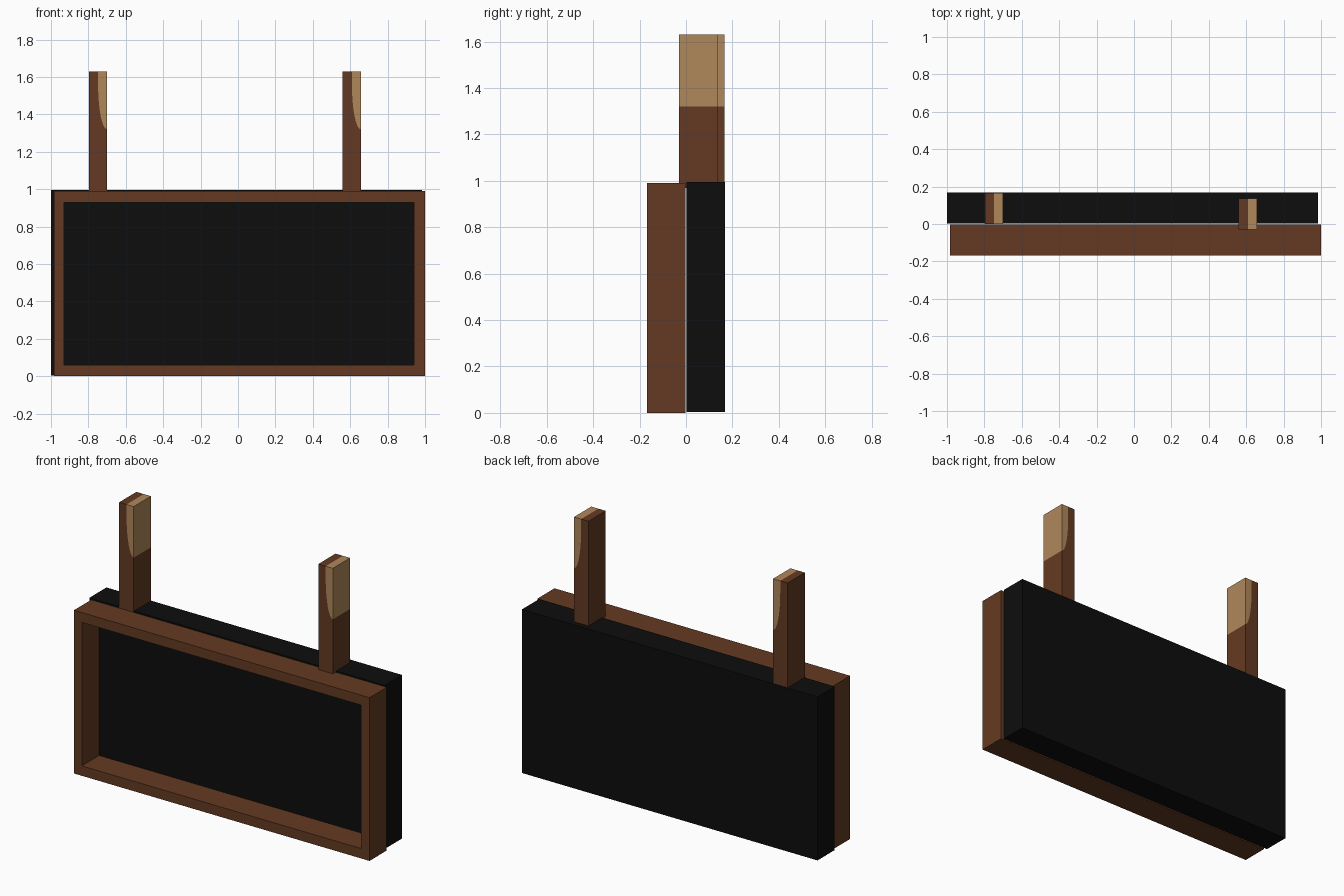
import bpy
import math

if "Cube" in bpy.data.objects:
    bpy.data.objects.remove(bpy.data.objects["Cube"])


def material(name, rgb):
    m = bpy.data.materials.new(name)
    m.diffuse_color = (*rgb, 1)
    m.use_nodes = True
    m.node_tree.nodes["Principled BSDF"].inputs["Base Color"].default_value = m.diffuse_color
    return m


BROWN = material("dark brown wood", (0.127, 0.042, 0.016))
TAN = material("light tan wood", (0.434, 0.242, 0.105))
BLACK = material("black", (0.004, 0.004, 0.004))


def make(name, verts, faces, mats):
    me = bpy.data.meshes.new(name)
    me.from_pydata(verts, [], faces)
    for m in mats:
        me.materials.append(m)
    ob = bpy.data.objects.new(name, me)
    bpy.context.collection.objects.link(ob)
    return ob


def rect(x0, x1, z0, z1):
    return [(x0, z0), (x1, z0), (x1, z1), (x0, z1)]


# Black backing panel
bx = rect(-1, 0.983, 0.003, 0.995)
make("back_panel", [(x, y, z) for y in (0.003, 0.168) for x, z in bx],
     [(0, 1, 2, 3), (7, 6, 5, 4)] +
     [(i, i + 4, (i + 1) % 4 + 4, (i + 1) % 4) for i in range(4)], [BLACK])

# Open wooden frame: outer and inner rectangles at front and back
loops = rect(-0.983, 1, 0, 0.99) + rect(-0.93, 0.942, 0.06, 0.93)
verts = [(x, y, z) for y in (-0.168, -0.003) for x, z in loops]
faces = []
for i in range(4):
    j = (i + 1) % 4
    faces += [(i, j, j + 4, i + 4), (i + 8, i + 12, j + 12, j + 8),
              (i, i + 8, j + 8, j), (i + 4, j + 4, j + 12, i + 12)]
make("front_frame", verts, faces, [BROWN])


# Post: the upper right part is tan, bounded by a curved edge
def post(name, x0, y0):
    w, d, bottom, split, top = 0.097, 0.165, 0.97, 1.32, 1.63
    xm, x1, n = x0 + 0.049, x0 + w, 8
    curve = []
    for k in range(n + 1):
        a = math.pi / 2 * k / n
        curve.append((x1 - (x1 - xm) * math.sin(a),
                      split + 0.24 * (1 - math.cos(a))))
    prof = [(x0, bottom), (x1, bottom)] + curve + [(xm, top), (x1, top), (x0, top)]
    c0, c1 = 2, 2 + n
    m, r, l = c1 + 1, c1 + 2, c1 + 3
    brown = [0, 1] + list(range(c0, m + 1)) + [l]
    tan = [r] + list(range(m, c0 - 1, -1))
    N = len(prof)
    verts = [(x, y, z) for y in (y0, y0 + d) for x, z in prof]
    faces, idx = [], []
    for poly, mi in ((brown, 0), (tan, 1)):
        if mi:
            poly = poly[::-1]
        faces += [poly, [i + N for i in reversed(poly)]]
        idx += [mi, mi]
    for i, j, mi in ((0, 1, 0), (1, c0, 0), (c0, r, 1), (r, m, 1), (m, l, 0), (l, 0, 0)):
        faces.append([i, i + N, j + N, j])
        idx.append(mi)
    ob = make(name, verts, faces, [BROWN, TAN])
    for p, mi in zip(ob.data.polygons, idx):
        p.material_index = mi


post("left_post", -0.797, 0.0)
post("right_post", 0.56, -0.03)

# Make all normals face outward
import bmesh
for ob in bpy.context.collection.objects:
    bm = bmesh.new()
    bm.from_mesh(ob.data)
    bmesh.ops.recalc_face_normals(bm, faces=bm.faces)
    bm.to_mesh(ob.data)
    bm.free()
